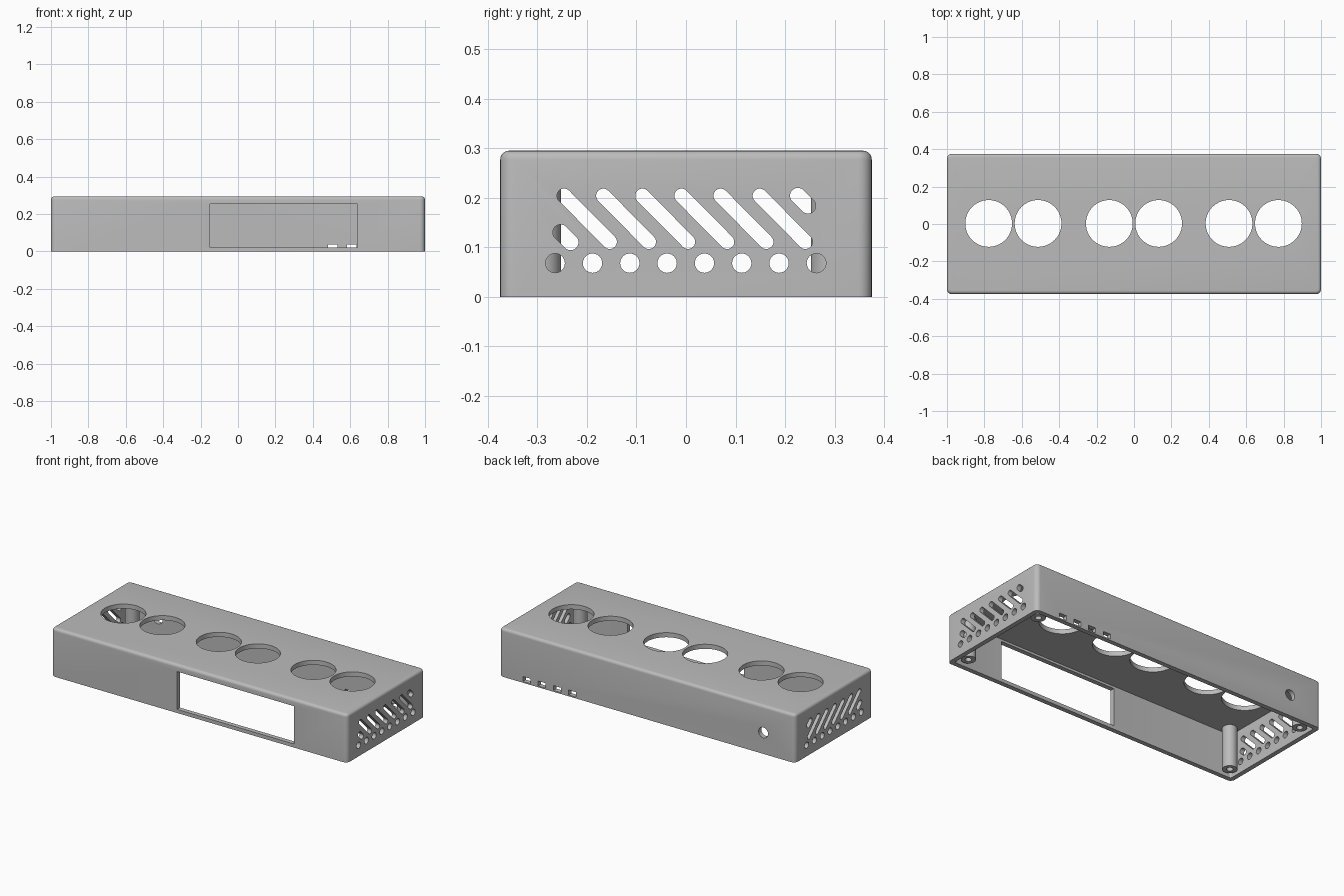
import bpy, bmesh, math
from mathutils import Vector

if "Cube" in bpy.data.objects:
    bpy.data.objects.remove(bpy.data.objects["Cube"])

LENGTH, WIDTH, HEIGHT, WALL = 2.0, 0.75, 0.295, 0.028

grey = bpy.data.materials.new("plain_grey")
grey.use_nodes = True
grey.diffuse_color = (0.5, 0.5, 0.5, 1)
grey.node_tree.nodes["Principled BSDF"].inputs["Base Color"].default_value = (0.5, 0.5, 0.5, 1)


def make_object(name, bm):
    bmesh.ops.recalc_face_normals(bm, faces=bm.faces)
    mesh = bpy.data.meshes.new(name)
    bm.to_mesh(mesh)
    bm.free()
    mesh.materials.append(grey)
    obj = bpy.data.objects.new(name, mesh)
    bpy.context.collection.objects.link(obj)
    return obj


def activate(obj):
    bpy.ops.object.select_all(action="DESELECT")
    obj.select_set(True)
    bpy.context.view_layer.objects.active = obj


def cut(obj, cutter):
    cutter.hide_render = True
    activate(obj)
    mod = obj.modifiers.new("cut", "BOOLEAN")
    mod.operation, mod.solver, mod.object = "DIFFERENCE", "EXACT", cutter
    bpy.ops.object.modifier_apply(modifier=mod.name)
    bpy.data.objects.remove(cutter)


def rounded_box(x, y, z0, z1, corner, top):
    bm = bmesh.new()
    bmesh.ops.create_cube(bm, size=1)
    for v in bm.verts:
        v.co = Vector((v.co.x * x, v.co.y * y, z1 if v.co.z > 0 else z0))
    upright = [e for e in bm.edges if abs(e.verts[0].co.z - e.verts[1].co.z) > 0.01]
    bmesh.ops.bevel(bm, geom=upright, offset=corner, segments=6, profile=0.5, affect="EDGES")
    if top:
        rim = [e for e in bm.edges if all(v.co.z > z1 - 0.001 for v in e.verts)]
        bmesh.ops.bevel(bm, geom=rim, offset=top, segments=5, profile=0.5, affect="EDGES")
    return bm


def prism(bm, outline, axis, start, end):
    """Extrude a 2D outline along the given axis (0, 1 or 2)."""
    def place(p, depth):
        co = list(p)
        co.insert(axis, depth)
        return co
    base = bm.faces.new([bm.verts.new(place(p, start)) for p in outline])
    ext = bmesh.ops.extrude_face_region(bm, geom=[base])["geom"]
    for v in ext:
        if isinstance(v, bmesh.types.BMVert):
            v.co[axis] = end


def capsule(a, b, r, n=10):
    """Outline of a slot between two points."""
    ang = math.atan2(b[1] - a[1], b[0] - a[0])
    pts = []
    for c, turn in ((b, -math.pi / 2), (a, math.pi / 2)):
        for i in range(n + 1):
            t = ang + turn + math.pi * i / n
            pts.append((c[0] + r * math.cos(t), c[1] + r * math.sin(t)))
    return pts


def circle(u, v, r, n=32):
    return [(u + r * math.cos(math.tau * i / n), v + r * math.sin(math.tau * i / n))
            for i in range(n)]


def rect(u0, u1, v0, v1):
    return [(u0, v0), (u1, v0), (u1, v1), (u0, v1)]


# Open-bottomed shell
case = make_object("case_shell", rounded_box(LENGTH, WIDTH, 0, HEIGHT, 0.027, 0.018))
cut(case, make_object("cavity", rounded_box(LENGTH - 2 * WALL, WIDTH - 2 * WALL, -0.1,
                                            HEIGHT - WALL, 0.01, 0)))

openings = bmesh.new()

# Three pairs of round top openings
for pair in (-0.645, 0, 0.64):
    for side in (-1, 1):
        prism(openings, circle(pair + side * 0.132, 0.003, 0.125, 64), 2, 0.22, 0.4)

# Front display window
prism(openings, rect(-0.15, 0.64, 0.022, 0.253), 1, -0.45, -0.3)

# Back cable ports and round socket
for i in range(4):
    x = 0.506 + i * 0.103
    prism(openings, rect(x - 0.025, x + 0.025, 0.008, 0.038), 1, 0.3, 0.45)
prism(openings, circle(-0.785, 0.13, 0.032), 1, 0.3, 0.45)

# End vents: slanted slots above a row of round holes
for start, end in ((-1.1, -0.95), (0.95, 1.1)):
    for i in range(8):
        prism(openings, circle(-0.264 + i * 0.0753, 0.068, 0.0195, 24), 0, start, end)
    for i in range(6):
        y = -0.246 + i * 0.079
        prism(openings, capsule((y, 0.204), (y + 0.092, 0.111), 0.0145), 0, start, end)
    prism(openings, capsule((0.226, 0.204), (0.246, 0.184), 0.016), 0, start, end)
    prism(openings, capsule((-0.253, 0.13), (-0.233, 0.11), 0.016), 0, start, end)
cut(case, make_object("openings", openings))

# Corner screw posts with blind holes
parts = [case]
for x, xname in ((-0.92, "right"), (0.92, "left")):
    for y, yname in ((-0.293, "front"), (0.293, "back")):
        bm = bmesh.new()
        profile = [(0, 0.2), (0.018, 0.2), (0.018, 0.012), (0.041, 0.012), (0.041, 0.275)]
        verts = [bm.verts.new((r, 0, z)) for r, z in profile]
        edges = [bm.edges.new(pair) for pair in zip(verts, verts[1:])]
        bmesh.ops.spin(bm, geom=verts + edges, cent=(0, 0, 0), axis=(0, 0, 1),
                       angle=math.tau, steps=32)
        bmesh.ops.remove_doubles(bm, verts=bm.verts, dist=0.0005)
        top = [e for e in bm.edges if e.is_boundary]
        bmesh.ops.holes_fill(bm, edges=top, sides=0)
        post = make_object(f"screw_post_{yname}_{xname}", bm)
        post.location = (x, y, 0)
        parts.append(post)

for obj in parts:
    activate(obj)
    bpy.ops.object.shade_smooth_by_angle(angle=math.radians(35))
